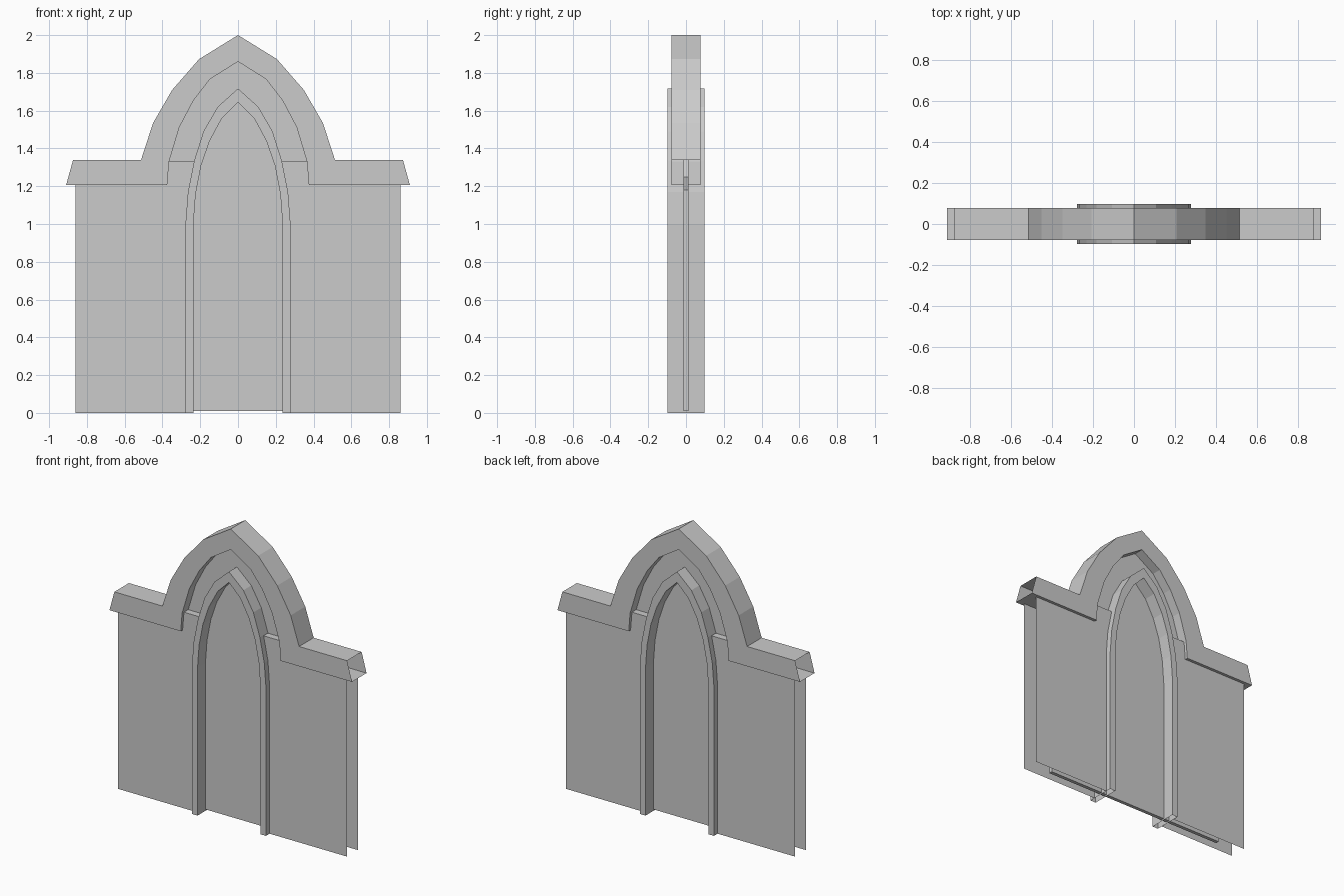
import bpy, bmesh

if "Cube" in bpy.data.objects:
    bpy.data.objects.remove(bpy.data.objects["Cube"])

stone = bpy.data.materials.new("grey stone")
stone.diffuse_color = (0.6, 0.6, 0.6, 1)
stone.use_nodes = True
stone.node_tree.nodes["Principled BSDF"].inputs["Base Color"].default_value = stone.diffuse_color


def mirrored(half):
    """Right half of an outline, completed with its left half."""
    return half + [(-x, z) for x, z in reversed(half) if x != 0]


def extrude(name, outline, depth, open_side=lambda a, b: False):
    """Extrude an x-z outline to y = +-depth, leaving chosen sides open."""
    bm = bmesh.new()
    front = [bm.verts.new((x, -depth, z)) for x, z in outline]
    back = [bm.verts.new((x, depth, z)) for x, z in outline]
    bm.faces.new(front)
    bm.faces.new(back[::-1])
    n = len(outline)
    for i in range(n):
        j = (i + 1) % n
        if not open_side(outline[i], outline[j]):
            bm.faces.new((front[j], front[i], back[i], back[j]))
    bmesh.ops.recalc_face_normals(bm, faces=bm.faces)
    mesh = bpy.data.meshes.new(name)
    bm.to_mesh(mesh)
    bm.free()
    mesh.materials.append(stone)
    obj = bpy.data.objects.new(name, mesh)
    bpy.context.collection.objects.link(obj)
    return obj


# Cornice with pointed hood, hollow at its slanted ends
hood_outer = [(0.91, 1.206), (0.873, 1.34), (0.513, 1.34), (0.45, 1.534),
              (0.349, 1.709), (0.206, 1.873), (0, 2.0)]
hood_inner = [(0.375, 1.206), (0.365, 1.33), (0.31, 1.513),
              (0.235, 1.655), (0.148, 1.767), (0, 1.86)]
hood = mirrored(hood_outer) + mirrored([(-x, z) for x, z in hood_inner])
extrude("cornice_hood", hood, 0.078,
        lambda a, b: abs(a[0]) > 0.8 and abs(b[0]) > 0.8)

# Thin-skinned wall on each side, open at its end and foot
for side, label in ((-1, "left"), (1, "right")):
    wall = [(0.86, 0), (0.86, 1.206), (0.42, 1.206), (0.42, 1.33),
            (0.232, 1.33), (0.262, 1.17), (0.277, 1.0), (0.277, 0)]
    extrude(label + "_wall", [(side * x, z) for x, z in wall], 0.058,
            lambda a, b: not (a[1] == b[1] == 1.33))

# Raised pointed frame around the opening
frame_outer = [(0.278, 0), (0.278, 1.0), (0.265, 1.17), (0.232, 1.335),
               (0.183, 1.49), (0.108, 1.62), (0, 1.717)]
frame_inner = [(0.236, 0), (0.236, 1.0), (0.224, 1.16), (0.195, 1.31),
               (0.15, 1.44), (0.085, 1.56), (0, 1.645)]
frame = mirrored(frame_outer) + mirrored([(-x, z) for x, z in frame_inner])
extrude("arch_frame", frame, 0.097, lambda a, b: a[1] == b[1] == 0)

# Recessed centre panel filling the arch and tucked into the walls
panel = [(0.69, 0.01), (0.69, 1.18), (0.43, 1.25), (0.38, 1.45),
         (0.29, 1.66), (0.17, 1.81), (0, 1.92)]
extrude("centre_panel", mirrored(panel), 0.012)
